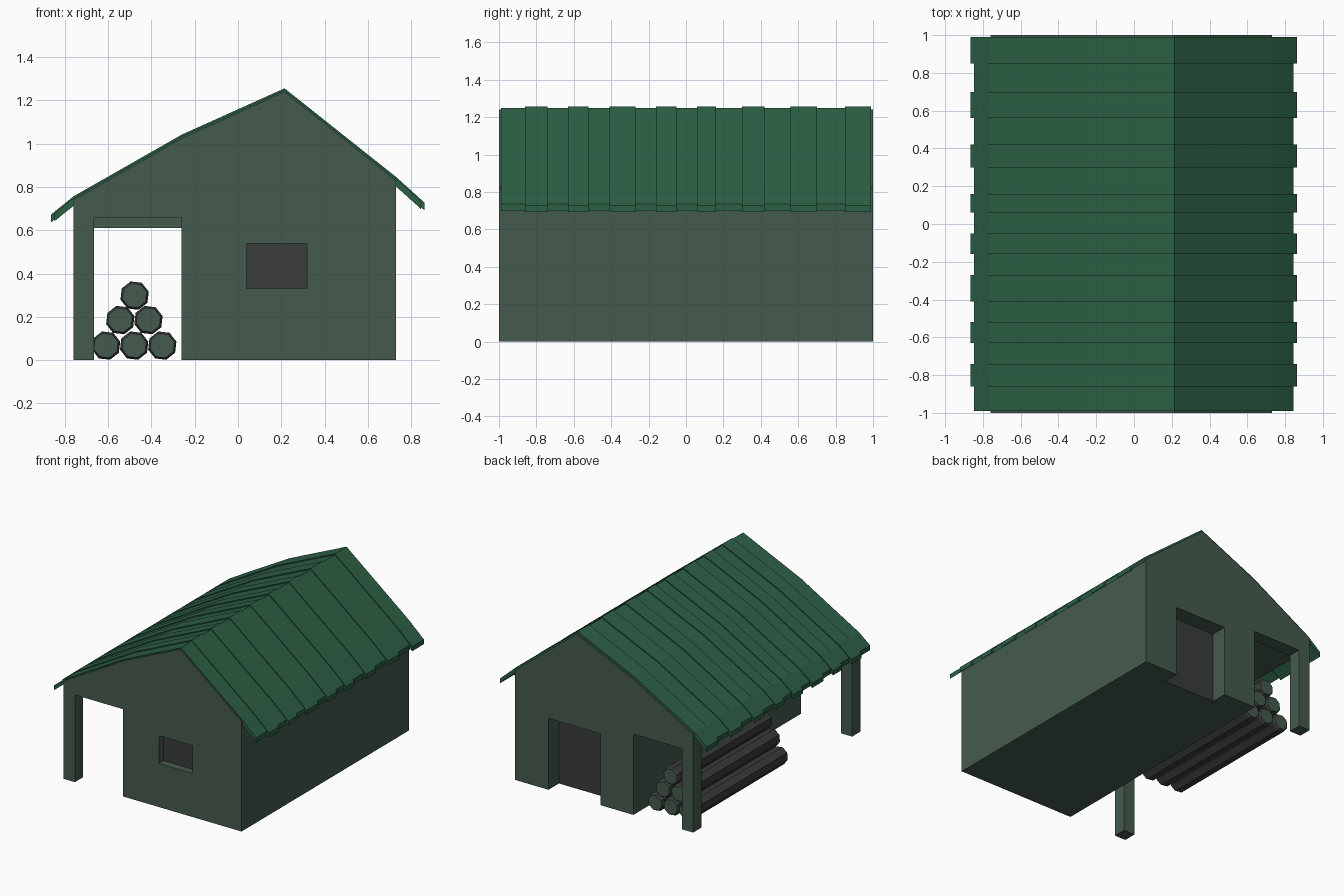
import bpy, bmesh, math

if "Cube" in bpy.data.objects:
    bpy.data.objects.remove(bpy.data.objects["Cube"])


def material(name, rgb):
    m = bpy.data.materials.new(name)
    m.diffuse_color = (*rgb, 1)
    m.use_nodes = True
    m.node_tree.nodes["Principled BSDF"].inputs["Base Color"].default_value = m.diffuse_color
    return m


WALL = material("wall_green", (0.06, 0.105, 0.075))
ROOF = material("roof_green", (0.025, 0.115, 0.06))
DARK = material("dark_grey", (0.042, 0.044, 0.044))


def finish(bm, name, *mats):
    bmesh.ops.recalc_face_normals(bm, faces=bm.faces[:])
    me = bpy.data.meshes.new(name)
    bm.to_mesh(me)
    bm.free()
    ob = bpy.data.objects.new(name, me)
    bpy.context.collection.objects.link(ob)
    for m in mats:
        me.materials.append(m)
    return ob


def add_prism(bm, profile, y0, y1):
    """Extrude an (x, z) outline from y0 to y1."""
    face = bm.faces.new([bm.verts.new((x, y0, z)) for x, z in profile])
    ext = bmesh.ops.extrude_face_region(bm, geom=[face])["geom"]
    bmesh.ops.translate(bm, vec=(0, y1 - y0, 0),
                        verts=[v for v in ext if isinstance(v, bmesh.types.BMVert)])


def prism(name, profile, y0, y1, mat):
    bm = bmesh.new()
    add_prism(bm, profile, y0, y1)
    return finish(bm, name, mat)


def box(name, x0, x1, y0, y1, z0, z1, mat):
    return prism(name, [(x0, z0), (x1, z0), (x1, z1), (x0, z1)], y0, y1, mat)


def cut(target, cutter):
    cutter.hide_render = True
    mod = target.modifiers.new("cut", "BOOLEAN")
    mod.operation = "DIFFERENCE"
    mod.solver = "EXACT"
    mod.object = cutter
    bpy.context.view_layer.objects.active = target
    bpy.ops.object.modifier_apply(modifier=mod.name)
    bpy.data.objects.remove(cutter)


# House body, with the gable carried out over the side shelter
body = prism("house_body", [(-0.26, 0), (0.73, 0), (0.73, 0.83), (0.215, 1.24),
                            (-0.26, 1.025), (-0.76, 0.74), (-0.76, 0.66), (-0.26, 0.66)],
             -1, 1, WALL)

# Window recess in the front, door recess in the back
cut(body, box("window_cutter", 0.04, 0.32, -1.1, -0.94, 0.33, 0.54, WALL))
cut(body, box("door_cutter", 0.015, 0.45, 0.87, 1.1, -0.1, 0.54, WALL))
box("window_pane", 0.04, 0.32, -0.945, -0.935, 0.33, 0.54, DARK)
box("door_panel", 0.015, 0.45, 0.86, 0.875, 0, 0.54, DARK)

# Shelter posts and the rear lintel
box("front_post", -0.76, -0.665, -1, -0.9, 0, 0.66, WALL)
box("back_post", -0.76, -0.665, 0.9, 1, 0, 0.66, WALL)
box("back_lintel", -0.665, -0.26, 0.9, 1, 0.61, 0.66, WALL)

# Roof: alternating long raised and short lower strips running over the ridge
edges = [0.99, 0.85, 0.70, 0.56, 0.42, 0.30, 0.16, 0.06, -0.05,
         -0.16, -0.27, -0.41, -0.52, -0.63, -0.74, -0.86, -0.99]
bm = bmesh.new()
for i, (y1, y0) in enumerate(zip(edges, edges[1:])):
    long = i % 2 == 0
    dz = 0 if long else -0.008
    left = (-0.865, 0.672) if long else (-0.847, 0.687)
    right = (0.862, 0.728) if long else (0.845, 0.743)
    top = [left, (-0.76, 0.757), (-0.26, 1.042), (0.215, 1.256), (0.73, 0.847), right]
    under = [(x, z - 0.036) for x, z in reversed(top)]
    add_prism(bm, [(x, z + dz) for x, z in top + under], y0, y1)
finish(bm, "roof_strips", ROOF)

# Log pile: eight-sided logs with bevelled rims and pale ends
for row, z in enumerate((0.067, 0.185, 0.298)):
    for k in range(3 - row):
        x = -0.61 + 0.13 * k + 0.066 * row
        bm = bmesh.new()
        rings = []
        for y, r in ((0.87, 0.058), (0.855, 0.068), (-0.25, 0.068), (-0.265, 0.058)):
            rings.append([bm.verts.new((x + r * math.cos(a), y, z + r * math.sin(a)))
                          for a in (math.pi / 4 * (n + 0.35) for n in range(8))])
        for a, b in zip(rings, rings[1:]):
            for n in range(8):
                m = (n + 1) % 8
                bm.faces.new((a[n], a[m], b[m], b[n]))
        for ring in (rings[0], rings[-1]):
            bm.faces.new(ring).material_index = 1
        finish(bm, f"log_{row}_{k}", DARK, WALL)
